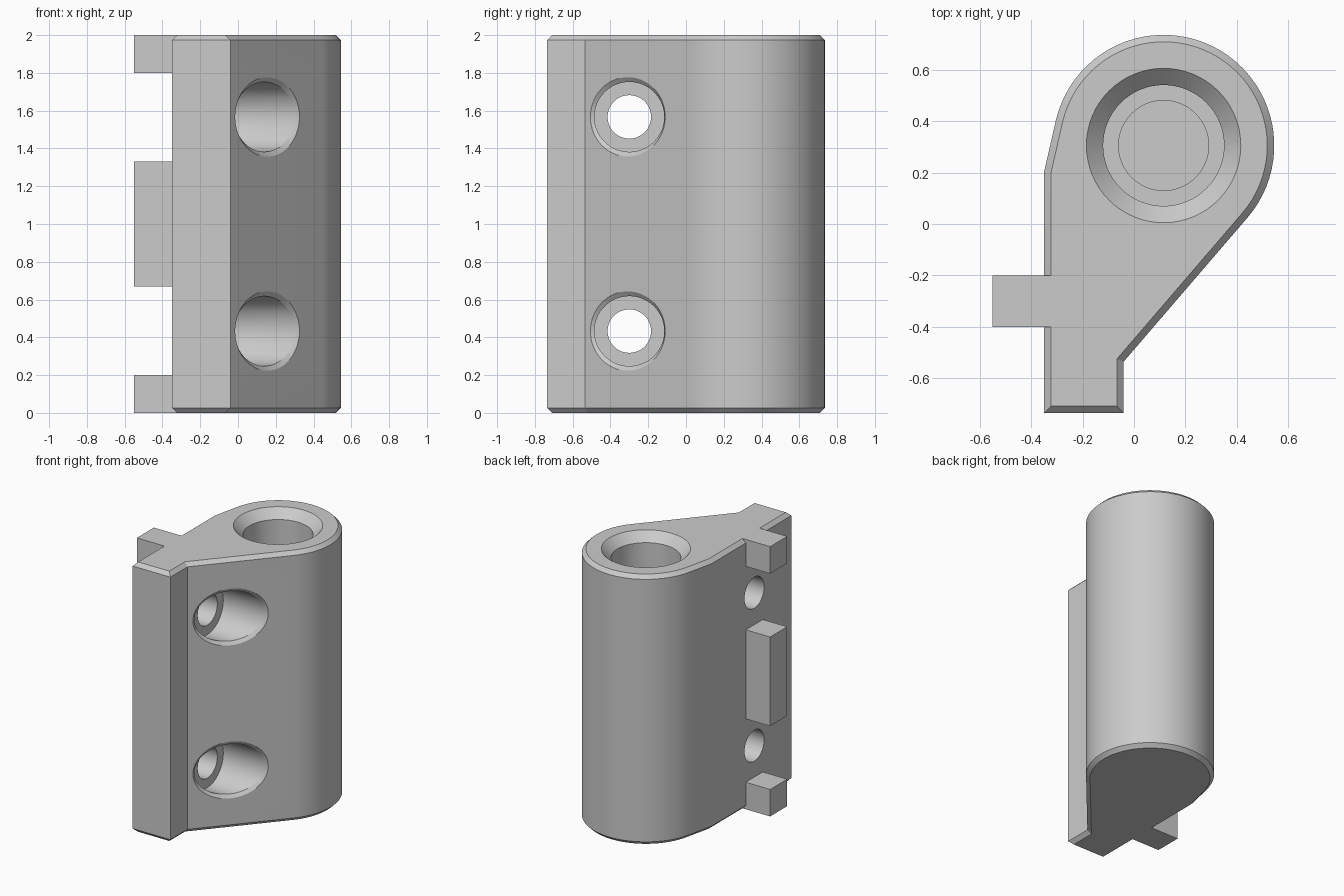
import bpy, bmesh, math
from mathutils import Vector

cube = bpy.data.objects.get("Cube")
if cube:
    bpy.data.objects.remove(cube, do_unlink=True)

grey = bpy.data.materials.new("plain_grey")
grey.use_nodes = True
colour = (0.6, 0.6, 0.6, 1)
grey.diffuse_color = colour
grey.node_tree.nodes["Principled BSDF"].inputs["Base Color"].default_value = colour

HEIGHT = 2.0
CHAMFER = 0.027
CENTRE = Vector((0.115, 0.305))
RADIUS = 0.43
SIDES = 64


def make_object(name, bm):
    bmesh.ops.recalc_face_normals(bm, faces=bm.faces)
    mesh = bpy.data.meshes.new(name)
    bm.to_mesh(mesh)
    bm.free()
    mesh.materials.append(grey)
    obj = bpy.data.objects.new(name, mesh)
    bpy.context.collection.objects.link(obj)
    return obj


def loft(name, rings):
    """Closed solid skinned through rings of equal point count."""
    bm = bmesh.new()
    loops = [[bm.verts.new(p) for p in ring] for ring in rings]
    for a, b in zip(loops, loops[1:]):
        for i in range(len(a)):
            j = (i + 1) % len(a)
            bm.faces.new((a[i], a[j], b[j], b[i]))
    bm.faces.new(loops[0])
    bm.faces.new(loops[-1])
    return make_object(name, bm)


def box(name, low, high):
    (x0, y0, z0), (x1, y1, z1) = low, high
    outline = [(x0, y0), (x1, y0), (x1, y1), (x0, y1)]
    return loft(name, [[(x, y, z) for x, y in outline] for z in (z0, z1)])


def combine(target, other, operation):
    mod = target.modifiers.new(other.name, "BOOLEAN")
    mod.operation = operation
    mod.solver = "EXACT"
    mod.object = other
    bpy.context.view_layer.objects.active = target
    bpy.ops.object.modifier_apply(modifier=mod.name)
    bpy.data.objects.remove(other, do_unlink=True)


def tangent_angle(point, side):
    d = Vector(point) - CENTRE
    return math.atan2(d.y, d.x) + side * math.acos(RADIUS / d.length)


def turns():
    return [2 * math.pi * i / SIDES for i in range(SIDES)]


# Teardrop body: round barrel running tangentially into a narrow flange
notch = Vector((-0.04, -0.535))
shoulder = Vector((-0.35, 0.2))
start = tangent_angle(notch, 1)
end = tangent_angle(shoulder, -1) % (2 * math.pi)
steps = 44
arc = [CENTRE + RADIUS * Vector((math.cos(a), math.sin(a)))
       for a in (start + (end - start) * i / steps for i in range(steps + 1))]
profile = [Vector((-0.35, -0.735)), Vector((-0.04, -0.735)), notch] + arc + [shoulder]
body = loft("hinge_body", [[(p.x, p.y, z) for p in profile] for z in (0, HEIGHT)])

# Chamfer around both ends
bm = bmesh.new()
bm.from_mesh(body.data)
rims = [e for e in bm.edges if abs(e.verts[0].co.z - e.verts[1].co.z) < 0.01]
bmesh.ops.bevel(bm, geom=rims, offset=CHAMFER, offset_type="OFFSET",
                segments=1, profile=0.5, affect="EDGES", clamp_overlap=False)
bm.to_mesh(body.data)
bm.free()

# Blind stepped bore with a countersunk mouth
bore = [(0.175, 0.2), (0.175, 0.4), (0.235, 0.4), (0.235, HEIGHT - 0.065),
        (0.3, HEIGHT), (0.3, HEIGHT + 0.1)]
combine(body, loft("bore_cutter", [
    [(CENTRE.x + r * math.cos(a), CENTRE.y + r * math.sin(a), z) for a in turns()]
    for r, z in bore]), "DIFFERENCE")

# Screw holes: through hole, counterbore and chamfered edge on the slanted side
slope = (arc[0].x - notch.x) / (arc[0].y - notch.y)


def slant_x(y):
    return notch.x + slope * (y - notch.y)


def screw_ring(z, ry, rz, x_at, shift=0):
    points = [(-0.3 + shift + ry * math.cos(a), z + rz * math.sin(a)) for a in turns()]
    return [(x_at(y), y, h) for y, h in points]


for z in (0.433, 1.567):
    combine(body, loft("counterbore_cutter", [
        screw_ring(z, 0.185, 0.185, lambda y: -0.04),
        screw_ring(z, 0.185, 0.185, lambda y: slant_x(y) - 0.022),
        screw_ring(z, 0.198, 0.21, slant_x, -0.008),
        screw_ring(z, 0.198, 0.21, lambda y: slant_x(y) + 0.4, -0.008)]), "DIFFERENCE")
    combine(body, loft("through_cutter", [
        screw_ring(z, 0.115, 0.115, lambda y: -0.6),
        screw_ring(z, 0.115, 0.115, lambda y: 0.05)]), "DIFFERENCE")

# Locating keys on the mounting side
for low, high in ((0, 0.2), (0.67, 1.33), (1.8, HEIGHT)):
    combine(body, box("locating_key", (-0.55, -0.4, low), (-0.3, -0.2, high)), "UNION")

bpy.ops.object.select_all(action="DESELECT")
body.select_set(True)
bpy.context.view_layer.objects.active = body
bpy.ops.object.shade_smooth_by_angle(angle=math.radians(20))
